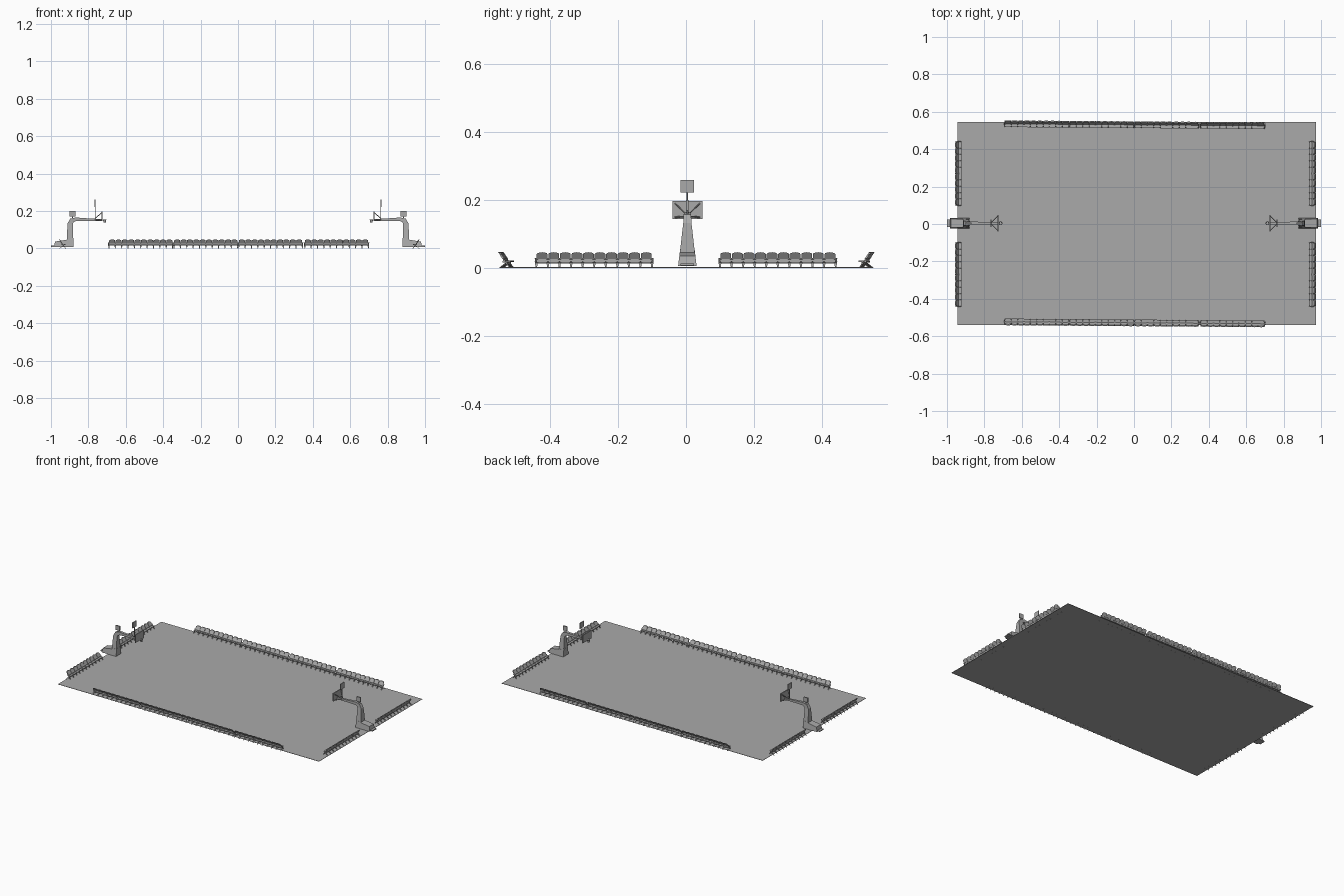
import bpy, bmesh
from math import pi, sin, cos, atan2
from mathutils import Vector, Matrix

cube = bpy.data.objects.get("Cube")
if cube:
    bpy.data.objects.remove(cube, do_unlink=True)

GREY = (0.4, 0.4, 0.4, 1)
grey = bpy.data.materials.new("plain grey")
grey.use_nodes = True
grey.diffuse_color = GREY
grey.node_tree.nodes["Principled BSDF"].inputs["Base Color"].default_value = GREY


def to_mesh(name, bm):
    bmesh.ops.recalc_face_normals(bm, faces=bm.faces)
    mesh = bpy.data.meshes.new(name)
    bm.to_mesh(mesh)
    bm.free()
    mesh.materials.append(grey)
    return mesh


def place(name, mesh):
    ob = bpy.data.objects.new(name, mesh)
    bpy.context.collection.objects.link(ob)
    return ob


def loft(bm, rings):
    """Skin rings of points into a closed solid."""
    rows = [[bm.verts.new(p) for p in ring] for ring in rings]
    n = len(rows[0])
    for a, b in zip(rows, rows[1:]):
        for i in range(n):
            bm.faces.new((a[i], a[(i + 1) % n], b[(i + 1) % n], b[i]))
    bm.faces.new(rows[0])
    bm.faces.new(rows[-1])


def box(bm, x0, x1, y0, y1, z0, z1):
    loft(bm, [[(x0, y0, z), (x1, y0, z), (x1, y1, z), (x0, y1, z)] for z in (z0, z1)])


def bar(bm, a, b, r, sides=6):
    """Round bar between two points."""
    a, b = Vector(a), Vector(b)
    d = b - a
    m = Matrix.Translation((a + b) / 2) @ d.to_track_quat('Z', 'Y').to_matrix().to_4x4()
    bmesh.ops.create_cone(bm, cap_ends=True, segments=sides, radius1=r, radius2=r,
                          depth=d.length, matrix=m)


# Court floor
bm = bmesh.new()
box(bm, -0.945, 0.973, -0.54, 0.545, 0.001, 0.003)
place("court_floor", to_mesh("court_floor", bm))

# Folding chair row: x along the row, +y behind the chairs
SEATS, PITCH = 10, 0.034
backs, seats, legs = bmesh.new(), bmesh.new(), bmesh.new()
for i in range(SEATS):
    u = (i - (SEATS - 1) / 2) * PITCH
    h = PITCH * 0.47
    # arched backrest outline, leaning outwards
    outline = [(-h, 0.027), (h, 0.027)]
    outline += [(h * cos(pi * k / 6), 0.041 + 0.006 * sin(pi * k / 6)) for k in range(7)]
    loft(backs, [[(u + x, (z - 0.022) * 0.65 + t, z) for x, z in outline]
                 for t in (-0.003, 0.003)])
    # seat pad
    loft(seats, [[(u - h, y, z), (u + h, y, z), (u + h, y, z + 0.004), (u - h, y, z + 0.004)]
                 for y, z in ((-0.017, 0.019), (0.006, 0.017))])
for i in range(SEATS + 1):
    u = (i - SEATS / 2) * PITCH
    # crossed tapering legs at every seat join
    for stations in (((0.006, 0.030, 0.005), (-0.016, 0.0, 0.0015)),
                     ((-0.008, 0.019, 0.005), (0.016, 0.0, 0.0015))):
        loft(legs, [[(u - w, y - 0.002, z), (u + w, y - 0.002, z),
                     (u + w, y + 0.002, z), (u - w, y + 0.002, z)]
                    for y, z, w in stations])
span = SEATS * PITCH / 2
box(legs, -span, span, -0.008, -0.004, 0.014, 0.018)
box(legs, -span, span, 0.001, 0.005, 0.019, 0.027)
row_parts = {"chair_backs": to_mesh("chair_backs", backs),
             "chair_seats": to_mesh("chair_seats", seats),
             "chair_legs": to_mesh("chair_legs", legs)}


def chair_row(name, x, y, turn):
    for part, mesh in row_parts.items():
        ob = place(name + "_" + part, mesh)
        ob.location = (x, y, 0)
        ob.rotation_euler.z = turn


SKEW = -0.0075
for n, x in enumerate((-0.52, -0.172, 0.174, 0.527), 1):
    chair_row(f"back_row_{n}", x, 0.53 + SKEW * x, SKEW)
    chair_row(f"front_row_{n}", x, -0.528 + SKEW * x, pi + SKEW)
for n, y in enumerate((-0.27, 0.27), 1):
    chair_row(f"left_row_{n}", 0.952, y, -pi / 2)
    chair_row(f"right_row_{n}", -0.938, y, pi / 2)


# Basketball stands: modelled on the left end and mirrored to the right
def stand_part(name, bm, smooth=False):
    ob = place(name, to_mesh(name, bm))
    ob.location.y = 0.004
    ob.modifiers.new("other_end", 'MIRROR').use_axis = (True, False, False)
    if smooth:
        for o in bpy.context.selected_objects:
            o.select_set(False)
        bpy.context.view_layer.objects.active = ob
        ob.select_set(True)
        bpy.ops.object.shade_smooth_by_angle()


# Weighted base with sloping top
bm = bmesh.new()
side = [(0.88, 0.006), (0.985, 0.006), (0.978, 0.036), (0.915, 0.046), (0.88, 0.056)]
loft(bm, [[(x, s * (0.028 - z * 0.12), z) for x, z in side] for s in (-1, 1)])
box(bm, 0.97, 1.0, -0.02, 0.02, 0.008, 0.014)
stand_part("stand_base", bm)

# Tapering padded post bending into the arm: x, z, half depth, half width, tilt
bm = bmesh.new()
stations = [(0.898, 0.045, 0.017, 0.022, 0), (0.898, 0.10, 0.015, 0.016, 0),
            (0.897, 0.132, 0.014, 0.012, 0.1), (0.888, 0.149, 0.013, 0.011, 0.8),
            (0.868, 0.155, 0.010, 0.009, 1.5), (0.80, 0.153, 0.007, 0.007, pi / 2),
            (0.73, 0.151, 0.005, 0.006, pi / 2)]
loft(bm, [[(x + a * d * cos(t), b * w, z + a * d * sin(t))
           for a, b in ((-1, -1), (1, -1), (1, 1), (-1, 1))]
          for x, z, d, w, t in stations])
stand_part("post_and_arm", bm)

# Plate and stem on top of the post
bm = bmesh.new()
box(bm, 0.87, 0.9, -0.004, 0.004, 0.17, 0.2)
bar(bm, (0.885, 0, 0.15), (0.885, 0, 0.175), 0.003)
stand_part("post_sign", bm)

# Backboard, with the struts that hold it
bm = bmesh.new()
box(bm, 0.724, 0.730, -0.044, 0.044, 0.145, 0.198)
stand_part("backboard", bm)
bm = bmesh.new()
for s in (-1, 1):
    bar(bm, (0.768, 0, 0.155), (0.73, s * 0.036, 0.19), 0.0022)
    bar(bm, (0.768, 0, 0.153), (0.73, s * 0.036, 0.15), 0.0022)
stand_part("backboard_struts", bm)

# Shot clock on a thin mast
bm = bmesh.new()
box(bm, 0.761, 0.766, -0.02, 0.02, 0.222, 0.26)
bar(bm, (0.764, 0, 0.15), (0.764, 0, 0.225), 0.002)
stand_part("shot_clock", bm)

# Open rim with a short tapering net
bm = bmesh.new()
N = 16
rings = [[bm.verts.new((0.713 + r * cos(2 * pi * k / N), r * sin(2 * pi * k / N), z))
          for k in range(N)] for r, z in ((0.010, 0.154), (0.0085, 0.15), (0.006, 0.139))]
for a, b in zip(rings, rings[1:]):
    for k in range(N):
        bm.faces.new((a[k], a[(k + 1) % N], b[(k + 1) % N], b[k]))
stand_part("rim_and_net", bm, True)
